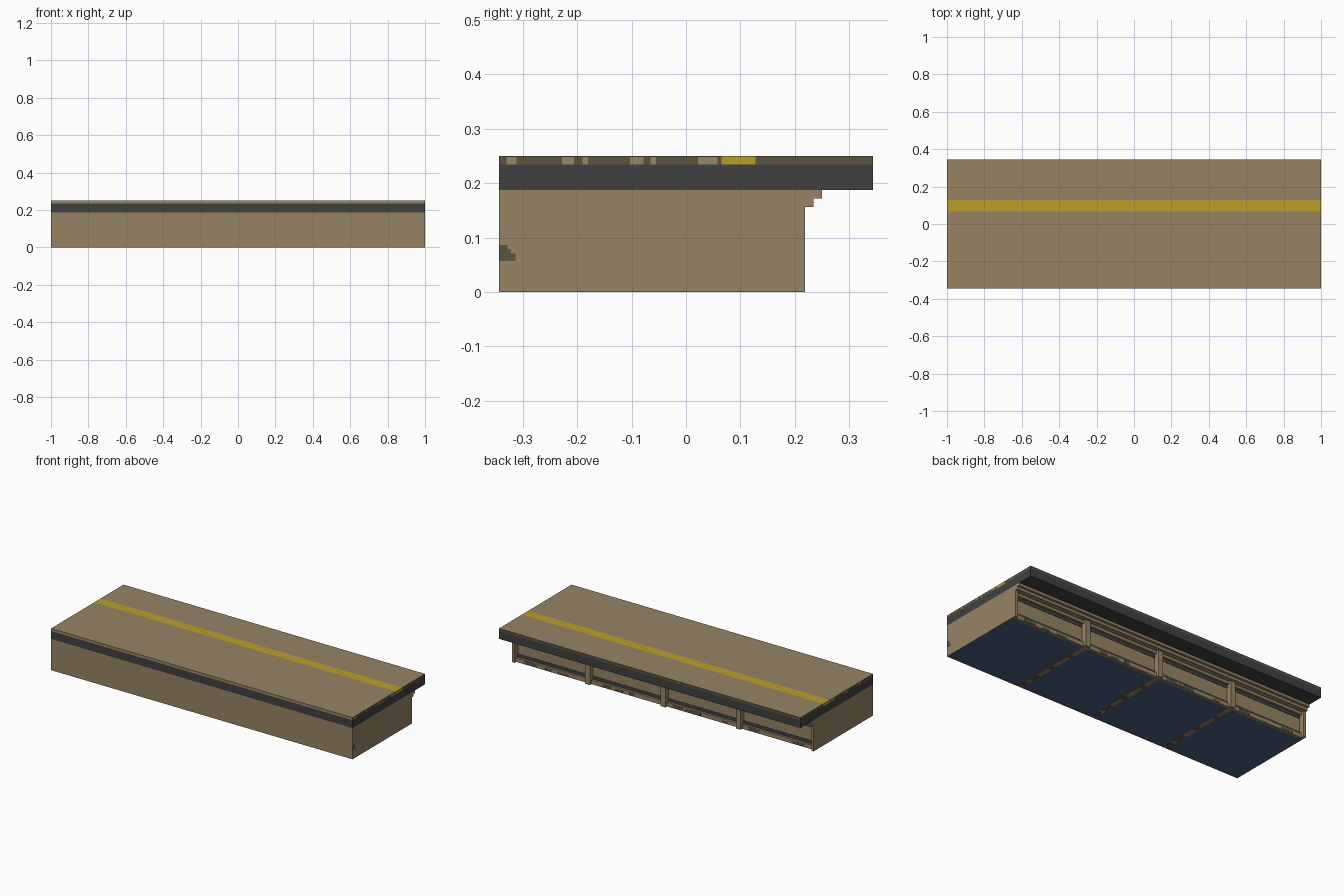
import bpy, bmesh, random

random.seed(4)
cube = bpy.data.objects.get("Cube")
if cube:
    bpy.data.objects.remove(cube, do_unlink=True)

U = 1 / 64  # building module


def material(name, hex_colour):
    def linear(c):
        return c / 12.92 if c <= 0.04045 else ((c + 0.055) / 1.055) ** 2.4
    rgb = [linear(int(hex_colour[i:i + 2], 16) / 255) for i in (0, 2, 4)]
    m = bpy.data.materials.new(name)
    m.use_nodes = True
    m.diffuse_color = (*rgb, 1)
    m.node_tree.nodes["Principled BSDF"].inputs["Base Color"].default_value = (*rgb, 1)
    return m


TAN = material("tan stone", "978465")
DARK = material("charcoal", "404040")
OLIVE = material("olive brown", "5B5340")
YELLOW = material("safety yellow", "BA9D2C")
NAVY = material("slate blue", "4B5F86")


def box(name, x, y, z, mats, rule=None, cuts_y=()):
    """Box from (min, max) ranges; rule(face) gives a material index."""
    bm = bmesh.new()
    bmesh.ops.create_cube(bm, size=1)
    for v in bm.verts:
        v.co = [r[0] + (c + 0.5) * (r[1] - r[0]) for r, c in zip((x, y, z), v.co)]
    for c in cuts_y:
        bmesh.ops.bisect_plane(bm, geom=bm.verts[:] + bm.edges[:] + bm.faces[:],
                               plane_co=(0, c, 0), plane_no=(0, 1, 0))
    bm.normal_update()
    if rule:
        for f in bm.faces:
            f.material_index = rule(f)
    me = bpy.data.meshes.new(name)
    bm.to_mesh(me)
    bm.free()
    for m in mats:
        me.materials.append(m)
    ob = bpy.data.objects.new(name, me)
    bpy.context.collection.objects.link(ob)
    return ob


FRONT, BACK, WALL, RECESS = -22 * U, 22 * U, 14 * U, 12 * U
FULL = (-1, 1)

# Main block with a blue underside
box("platform_body", FULL, (FRONT, RECESS), (0.002, 12 * U), [TAN, NAVY],
    lambda f: 1 if f.normal.z < -0.5 else 0)

# Overhanging slab
box("slab_edge", FULL, (FRONT, BACK), (12 * U, 15 * U), [DARK])


# Paving layer, with the safety line running through top and ends
def paving_rule(f):
    if 4 * U < f.calc_center_median().y < 8 * U and abs(f.normal.y) < 0.5:
        return 2
    return 1 if abs(f.normal.x) > 0.5 or f.normal.y > 0.5 else 0


box("paving", FULL, (FRONT, BACK), (15 * U, 16 * U), [TAN, OLIVE, YELLOW],
    paving_rule, (4.2 * U, 8.2 * U))

# Light stones showing in the paving ends
for side in (-1, 1):
    xs = sorted((side * 0.999, side * 1.0008))
    for y, w in ((-0.33, 0.018), (-0.228, 0.022), (-0.19, 0.01), (-0.103, 0.025),
                 (-0.065, 0.01), (0.022, 0.036)):
        box("end_stone", xs, (y, y + w), (15 * U, 15.9 * U), [TAN])

# Worn corner patch on the end wall
for n, (w, z0, z1) in enumerate(((0.03, 0.057, 0.071), (0.022, 0.071, 0.079),
                                 (0.015, 0.079, 0.086))):
    box(f"worn_patch_{n}", (0.999, 1.0008), (FRONT, FRONT + w), (z0, z1), [OLIVE])

# Stepped ledges under the overhang
box("upper_ledge", FULL, (RECESS, 16 * U), (11 * U, 12 * U), [TAN])
box("lower_ledge", FULL, (RECESS, 15 * U), (10 * U, 11 * U), [TAN])
box("top_rail", FULL, (RECESS, 13 * U), (9 * U, 10 * U), [TAN])
box("bottom_rail", FULL, (RECESS, 13 * U), (0, 1.6 * U), [TAN])

# Pillars dividing the back into four bays
for x in (-1, -0.5, 0, 0.5, 1):
    box("pillar", (max(-1, x - U), min(1, x + U)), (RECESS, WALL), (0, 10 * U), [TAN])

# Dark joints and worn stones in each bay
for i in range(4):
    x0, x1 = -1 + i * 0.5 + U, -0.5 + i * 0.5 - U
    for z0, z1 in ((1.6 * U, 2.8 * U), (7.8 * U, 9 * U)):
        box("bay_joint", (x0, x1), (RECESS - 0.001, RECESS + 0.002), (z0, z1), [DARK])
    for k in range(4):
        x = random.uniform(x0, x1 - 0.08)
        box("rail_patch", (x, x + random.uniform(0.03, 0.08)),
            (13 * U - 0.001, 13 * U + 0.001),
            (0.2 * U, random.uniform(0.8, 1.5) * U), [OLIVE])

# Ribs and trim on the underside
for x in (-0.5, 0, 0.5):
    box("under_rib", (x - U, x + U), (FRONT, RECESS), (0.0006, 0.004), [TAN])
    for y, w in ((-0.33, 0.05), (-0.25, 0.06), (-0.1, 0.04), (0.06, 0.03)):
        box("rib_patch", (x - U, x + U * 0.8), (y, y + w), (0, 0.002), [OLIVE])
box("front_trim", FULL, (FRONT, FRONT + 0.004), (0, 0.004), [TAN])
for side in (-1, 1):
    box("end_trim", sorted((side, side * 0.996)), (FRONT, RECESS), (0, 0.004), [TAN])
